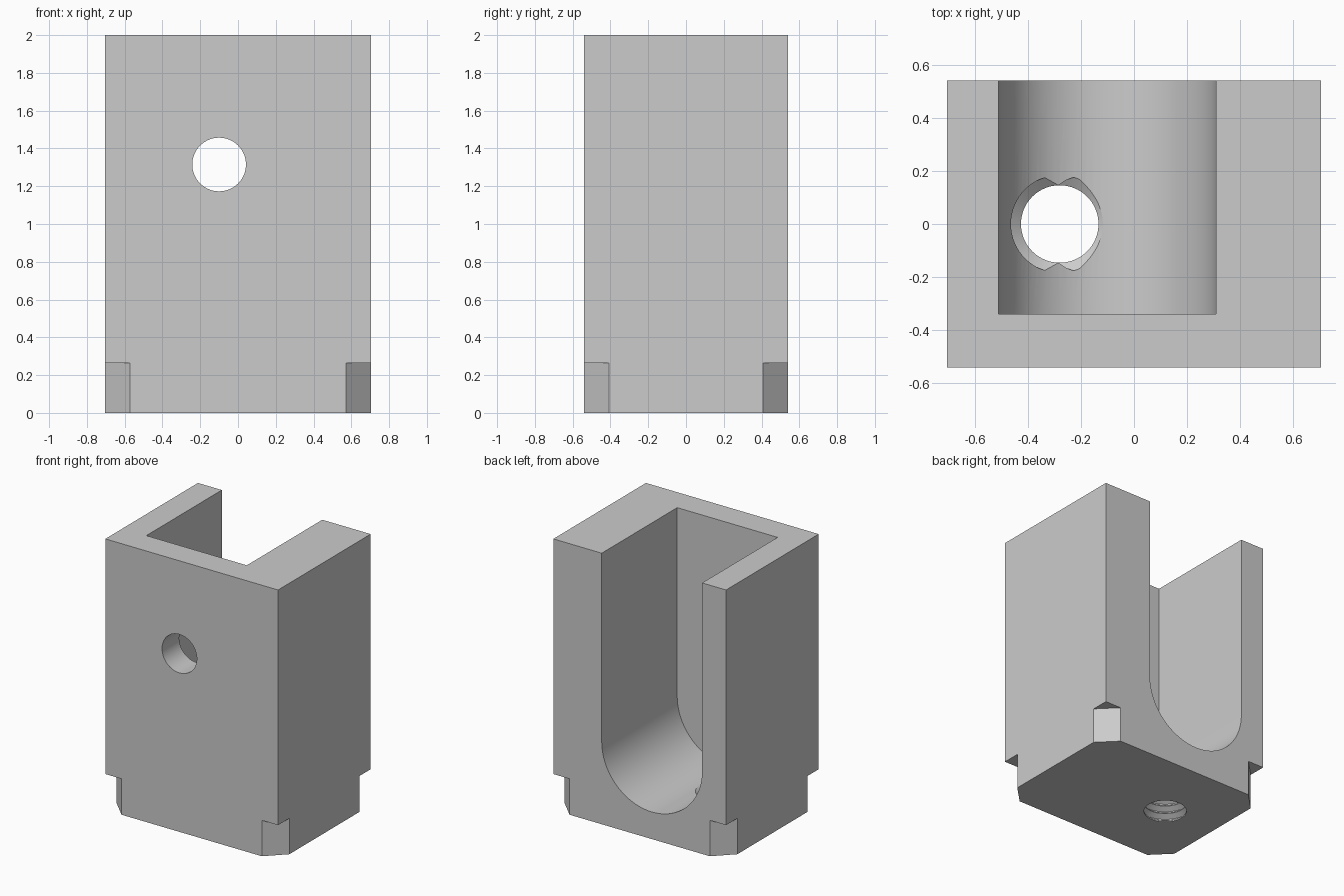
import bpy, bmesh, math
from mathutils import Vector

if "Cube" in bpy.data.objects:
    bpy.data.objects.remove(bpy.data.objects["Cube"], do_unlink=True)

W, D, H = 0.705, 0.54, 2.0      # half width, half depth, height

grey = bpy.data.materials.new("plain_grey")
grey.use_nodes = True
grey.diffuse_color = (0.6, 0.6, 0.6, 1)
grey.node_tree.nodes["Principled BSDF"].inputs["Base Color"].default_value = (0.6, 0.6, 0.6, 1)


def prism(name, outline, direction):
    """Extrude a closed 3D outline along a direction."""
    bm = bmesh.new()
    face = bm.faces.new([bm.verts.new(p) for p in outline])
    grown = bmesh.ops.extrude_face_region(bm, geom=[face])["geom"]
    moved = [v for v in grown if isinstance(v, bmesh.types.BMVert)]
    bmesh.ops.translate(bm, verts=moved, vec=Vector(direction))
    return finish(name, bm)


def lathe(name, profile, center, sides=64):
    """Closed solid of revolution about z from (radius, height) pairs."""
    bm = bmesh.new()
    rings = [[bm.verts.new((center[0] + r * math.cos(math.tau * i / sides),
                            center[1] + r * math.sin(math.tau * i / sides), z))
              for i in range(sides)] for r, z in profile]
    for a, b in zip(rings, rings[1:]):
        for i in range(sides):
            j = (i + 1) % sides
            bm.faces.new((a[i], a[j], b[j], b[i]))
    bm.faces.new(rings[0])
    bm.faces.new(rings[-1])
    return finish(name, bm)


def finish(name, bm):
    bmesh.ops.recalc_face_normals(bm, faces=bm.faces)
    mesh = bpy.data.meshes.new(name)
    bm.to_mesh(mesh)
    bm.free()
    mesh.materials.append(grey)
    ob = bpy.data.objects.new(name, mesh)
    bpy.context.collection.objects.link(ob)
    return ob


# Main block
block = prism("slotted_block", [(-W, -D, 0), (W, -D, 0), (W, D, 0), (-W, D, 0)], (0, 0, H))
cutters = []

# Round-bottomed slot, open at the top and back
cx, cz, r = -0.1, 0.61, 0.41
arc = [(cx + r * math.cos(a), -0.34, cz + r * math.sin(a))
       for a in (math.pi * (1 + i / 48) for i in range(49))]
cutters.append(prism("slot_cutter", arc + [(cx + r, -0.34, H + 0.2), (cx - r, -0.34, H + 0.2)],
                     (0, 1.2, 0)))

# Round hole through the front wall
circle = [(cx + 0.142 * math.cos(math.tau * i / 64), -0.7, 1.315 + 0.142 * math.sin(math.tau * i / 64))
          for i in range(64)]
cutters.append(prism("front_hole_cutter", circle, (0, 0.6, 0)))

# Threaded hole in the base, widening where it meets the slot
inner, outer, pitch = 0.146, 0.184, 0.06
thread = [(inner, -0.1), (inner, 0.01)]
for k in range(4):
    z = 0.01 + k * pitch
    thread += [(outer, z + pitch * 0.4), (outer, z + pitch * 0.5), (inner, z + pitch * 0.9)]
    if k < 3:
        thread.append((inner, z + pitch))
thread += [(outer, 0.275), (outer, 0.6)]
cutters.append(lathe("thread_cutter", thread, (-0.28, 0)))

# Chamfered lower corners
c = 0.132
for sx in (-1, 1):
    for sy in (-1, 1):
        tri = [(sx * (W - c - 0.1), sy * (D + 0.1), -0.1),
               (sx * (W + 0.1), sy * (D - c - 0.1), -0.1),
               (sx * (W + 0.1), sy * (D + 0.1), -0.1)]
        cutters.append(prism("corner_cutter", tri, (0, 0, 0.365)))

# Cut everything, then keep the clean result
for cutter in cutters:
    mod = block.modifiers.new(cutter.name, "BOOLEAN")
    mod.operation = "DIFFERENCE"
    mod.solver = "EXACT"
    mod.object = cutter
    cutter.hide_render = True
bpy.context.view_layer.update()
result = bpy.data.meshes.new_from_object(block.evaluated_get(bpy.context.evaluated_depsgraph_get()))
block.modifiers.clear()
block.data = result
for cutter in cutters:
    bpy.data.objects.remove(cutter, do_unlink=True)

bpy.ops.object.select_all(action="DESELECT")
block.select_set(True)
bpy.context.view_layer.objects.active = block
bpy.ops.object.shade_smooth_by_angle(angle=math.radians(25))
